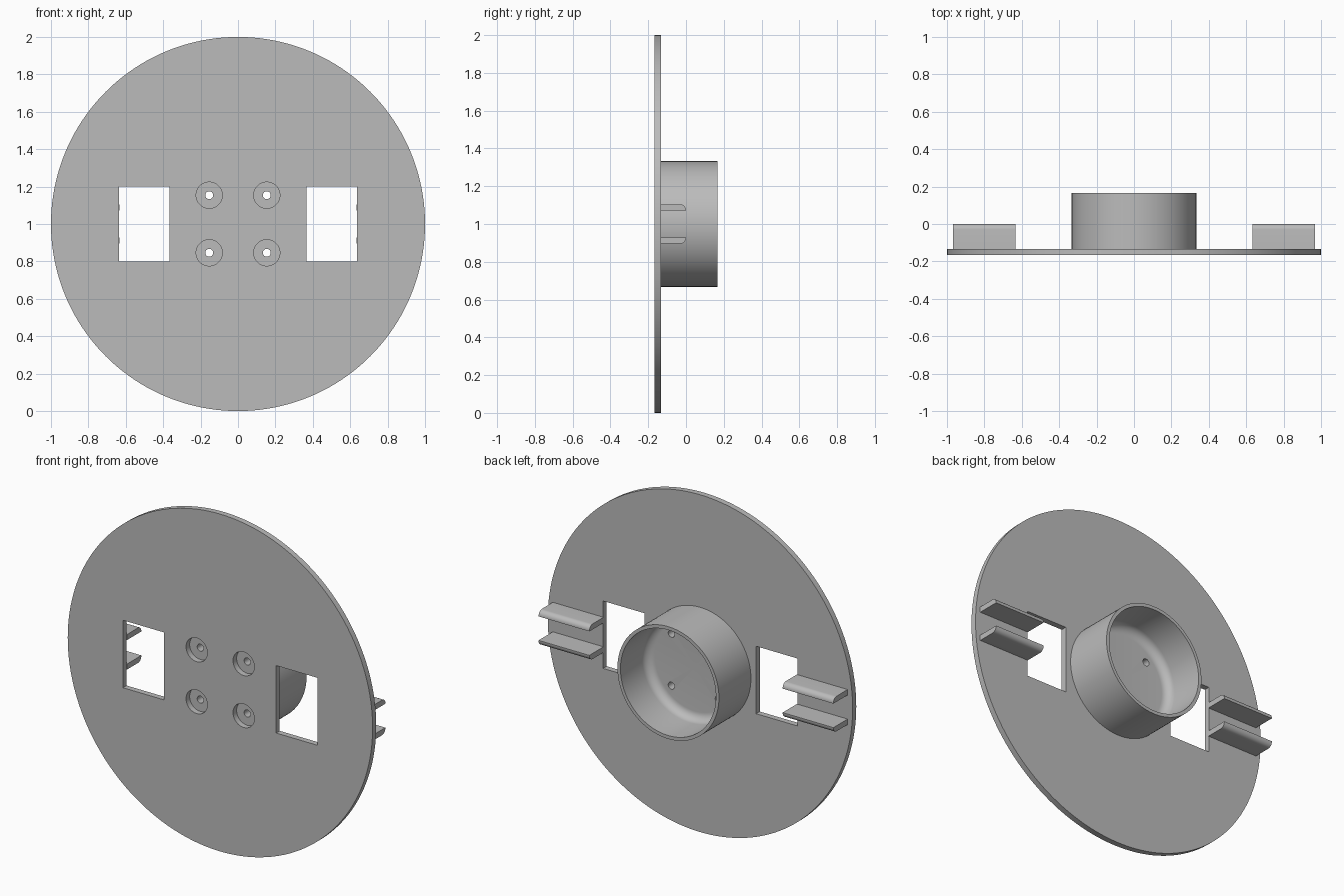
import bpy, bmesh, math
from mathutils import Matrix

cube = bpy.data.objects.get("Cube")
if cube:
    bpy.data.objects.remove(cube, do_unlink=True)

FRONT, BACK, FLOOR, RIM = -0.167, -0.133, -0.083, 0.167
MID = 1.0

grey = bpy.data.materials.new("plain grey")
grey.use_nodes = True
colour = (0.5, 0.5, 0.5, 1)
grey.diffuse_color = colour
grey.node_tree.nodes["Principled BSDF"].inputs["Base Color"].default_value = colour


def make(name, bm):
    bmesh.ops.recalc_face_normals(bm, faces=bm.faces)
    mesh = bpy.data.meshes.new(name)
    bm.to_mesh(mesh)
    bm.free()
    mesh.materials.append(grey)
    obj = bpy.data.objects.new(name, mesh)
    bpy.context.collection.objects.link(obj)
    return obj


def disc(bm, radius, y0, y1, x=0, z=MID, sides=48):
    place = Matrix.Translation((x, (y0 + y1) / 2, z)) @ Matrix.Rotation(math.pi / 2, 4, "X")
    bmesh.ops.create_cone(bm, cap_ends=True, segments=sides, radius1=radius,
                          radius2=radius, depth=y1 - y0, matrix=place)


def box(bm, centre, size):
    bmesh.ops.create_cube(bm, size=1, matrix=Matrix.Translation(centre) @ Matrix.Diagonal((*size, 1)))


def cut(obj, cutter):
    mod = obj.modifiers.new("openings", "BOOLEAN")
    mod.operation, mod.solver, mod.object = "DIFFERENCE", "EXACT", cutter
    cutter.hide_render = True
    bpy.context.view_layer.objects.active = obj
    bpy.ops.object.modifier_apply(modifier=mod.name)
    bpy.data.objects.remove(cutter, do_unlink=True)


def smooth(obj):
    bpy.ops.object.select_all(action="DESELECT")
    obj.select_set(True)
    bpy.context.view_layer.objects.active = obj
    bpy.ops.object.shade_smooth_by_angle(angle=math.radians(30))


screws = [(sx * 0.154, MID + sz * 0.154) for sx in (-1, 1) for sz in (-1, 1)]

# Round plate with two windows and four screw-head recesses
bm = bmesh.new()
disc(bm, 1, FRONT, BACK, sides=160)
plate = make("round_plate", bm)
bm = bmesh.new()
for side in (-1, 1):
    box(bm, (side * 0.502, -0.15, MID), (0.27, 0.2, 0.4))
for x, z in screws:
    disc(bm, 0.07, FRONT - 0.1, BACK + 0.1, x, z)
cut(plate, make("plate_cutter", bm))
smooth(plate)

# Hollow cup turned from a profile, with a rounded inner corner
OUTER, INNER, FILLET = 0.333, 0.313, 0.05
profile = [(0, BACK), (OUTER, BACK), (OUTER, RIM), (INNER, RIM)]
for i in range(9):
    a = i / 8 * math.pi / 2
    profile.append((INNER - FILLET + FILLET * math.cos(a), FLOOR + FILLET - FILLET * math.sin(a)))
profile.append((0, FLOOR))
bm = bmesh.new()
verts = [bm.verts.new((r, y, MID)) for r, y in profile]
edges = [bm.edges.new(pair) for pair in zip(verts, verts[1:])]
bmesh.ops.spin(bm, geom=verts + edges, cent=(0, 0, MID), axis=(0, 1, 0),
               angle=math.tau, steps=96, use_duplicate=False)
bmesh.ops.remove_doubles(bm, verts=bm.verts, dist=0.0001)
cup = make("cup", bm)
bm = bmesh.new()
for x, z in screws:
    disc(bm, 0.021, BACK - 0.1, FLOOR + 0.1, x, z, 32)
cut(cup, make("screw_cutter", bm))
smooth(cup)

# Paired rails on each side, rounded on their outward back edge
NEAR, FAR, ROUND = 0.071, 0.104, 0.03
outline = [(BACK, NEAR), (0, NEAR)]
for i in range(9):
    a = i / 8 * math.pi / 2
    outline.append((-ROUND + ROUND * math.cos(a), FAR - ROUND + ROUND * math.sin(a)))
outline.append((BACK, FAR))
for side, side_name in ((1, "left"), (-1, "right")):
    for up, up_name in ((1, "upper"), (-1, "lower")):
        bm = bmesh.new()
        face = bm.faces.new([bm.verts.new((side * 0.634, y, MID + up * z)) for y, z in outline])
        grown = bmesh.ops.extrude_face_region(bm, geom=[face], use_keep_orig=True)["geom"]
        moved = [v for v in grown if isinstance(v, bmesh.types.BMVert)]
        bmesh.ops.translate(bm, verts=moved, vec=(side * 0.333, 0, 0))
        smooth(make(f"{side_name}_{up_name}_rail", bm))
